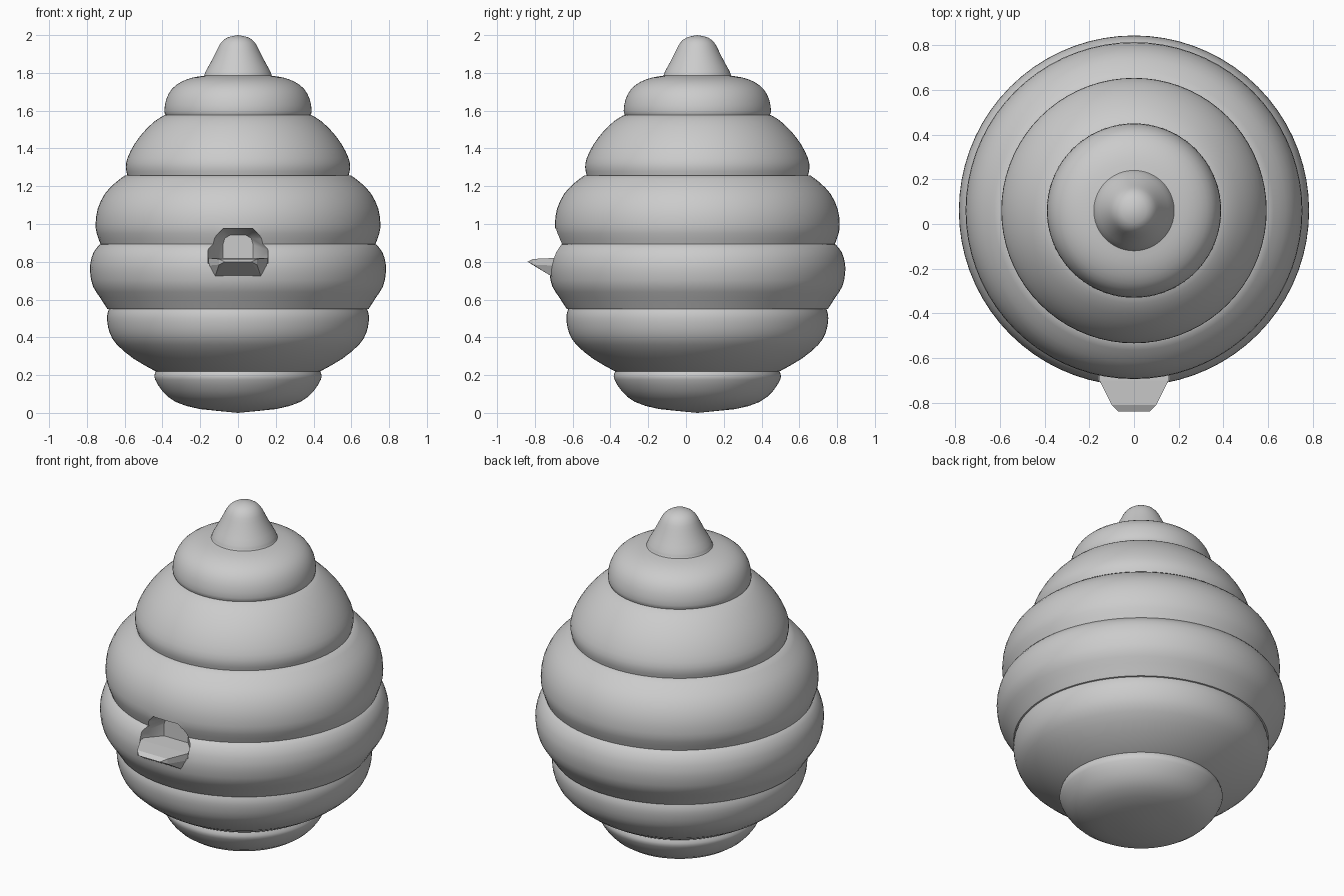
import bpy, bmesh, math
from mathutils import Vector

if "Cube" in bpy.data.objects:
    bpy.data.objects.remove(bpy.data.objects["Cube"])

CY = 0.06      # hive axis offset in y
SEG = 72

mat = bpy.data.materials.new("plain_grey")
mat.diffuse_color = (0.6, 0.6, 0.6, 1)
mat.use_nodes = True
mat.node_tree.nodes["Principled BSDF"].inputs["Base Color"].default_value = mat.diffuse_color


def make(name, bm):
    bmesh.ops.recalc_face_normals(bm, faces=bm.faces)
    me = bpy.data.meshes.new(name)
    bm.to_mesh(me)
    bm.free()
    me.materials.append(mat)
    ob = bpy.data.objects.new(name, me)
    bpy.context.collection.objects.link(ob)
    return ob


def activate(ob):
    bpy.ops.object.select_all(action='DESELECT')
    ob.select_set(True)
    bpy.context.view_layer.objects.active = ob


def curve(pts, n=2):
    """Catmull-Rom through profile points."""
    p = [Vector(q) for q in pts]
    p = [2 * p[0] - p[1]] + p + [2 * p[-1] - p[-2]]
    out = []
    for i in range(1, len(p) - 2):
        a, b, c, d = p[i - 1:i + 3]
        for k in range(n):
            t = k / n
            out.append(0.5 * (2 * b + (c - a) * t + (2 * a - 5 * b + 4 * c - d) * t * t
                              + (3 * b - a - 3 * c + d) * t ** 3))
    out.append(p[-2])
    return out


def hull(name, half):
    """Convex solid from points mirrored in x."""
    bm = bmesh.new()
    for x, y, z in half:
        bm.verts.new((x, y, z))
        bm.verts.new((-x, y, z))
    bmesh.ops.convex_hull(bm, input=bm.verts[:])
    bmesh.ops.dissolve_limit(bm, angle_limit=0.02, verts=bm.verts[:], edges=bm.edges[:])
    return make(name, bm)


# Bulging coils, bottom to top, as (radius, height)
coils = [
    [(0, 0.003), (0.2, 0.02), (0.33, 0.058), (0.40, 0.115), (0.438, 0.175), (0.442, 0.2), (0.435, 0.22)],
    [(0.44, 0.222), (0.55, 0.285), (0.64, 0.36), (0.678, 0.42), (0.692, 0.48), (0.692, 0.52), (0.684, 0.549)],
    [(0.692, 0.551), (0.73, 0.61), (0.768, 0.67), (0.782, 0.735), (0.782, 0.79), (0.765, 0.85), (0.733, 0.891)],
    [(0.728, 0.893), (0.748, 0.95), (0.754, 1.0), (0.743, 1.08), (0.705, 1.16), (0.65, 1.218), (0.6, 1.256)],
    [(0.586, 1.258), (0.594, 1.3), (0.585, 1.35), (0.55, 1.42), (0.5, 1.487), (0.44, 1.545), (0.392, 1.575)],
    [(0.384, 1.577), (0.39, 1.6), (0.38, 1.66), (0.35, 1.715), (0.30, 1.753), (0.24, 1.775), (0.18, 1.785)],
    [(0.178, 1.788), (0.17, 1.81), (0.137, 1.87), (0.112, 1.92), (0.09, 1.96), (0.055, 1.988), (0, 2.0)],
]
profile = [q for c in coils for q in curve(c)]

# Hive body, revolved
bm = bmesh.new()
rings = []
for r, z in profile[1:-1]:
    rings.append([bm.verts.new((r * math.cos(2 * math.pi * i / SEG),
                                CY + r * math.sin(2 * math.pi * i / SEG), z)) for i in range(SEG)])
low = bm.verts.new((0, CY, 0))
tip = bm.verts.new((0, CY, 2))
for i in range(SEG):
    j = (i + 1) % SEG
    bm.faces.new((low, rings[0][j], rings[0][i]))
    bm.faces.new((tip, rings[-1][i], rings[-1][j]))
    for a, b in zip(rings, rings[1:]):
        bm.faces.new((a[i], a[j], b[j], b[i]))
body = make("hive_body", bm)

# Entrance: funnel-shaped cut narrowing to an arch
outer = [(0.16, 0.79), (0.16, 0.86), (0.128, 0.925), (0.08, 0.975)]
inner = [(0.08, 0.79), (0.08, 0.89), (0.07, 0.925), (0.04, 0.942)]
pts = [(x, -0.95, z) for x, z in outer] + [(x, -0.675, z) for x, z in outer]
pts += [(x, -0.585, z) for x, z in inner]
cutter = hull("entrance_cutter", pts)
mod = body.modifiers.new("entrance", 'BOOLEAN')
mod.object = cutter
mod.operation = 'DIFFERENCE'
mod.solver = 'EXACT'
activate(body)
bpy.ops.object.modifier_apply(modifier=mod.name)
bpy.data.objects.remove(cutter)
bpy.ops.object.shade_smooth_by_angle(angle=math.radians(32))

# Landing ledge below the entrance
hull("landing_ledge", [
    (0.155, -0.57, 0.82), (0.155, -0.70, 0.82), (0.10, -0.81, 0.815), (0.07, -0.839, 0.80),
    (0.10, -0.81, 0.785), (0.155, -0.70, 0.78), (0.12, -0.715, 0.725), (0.12, -0.57, 0.725)])
